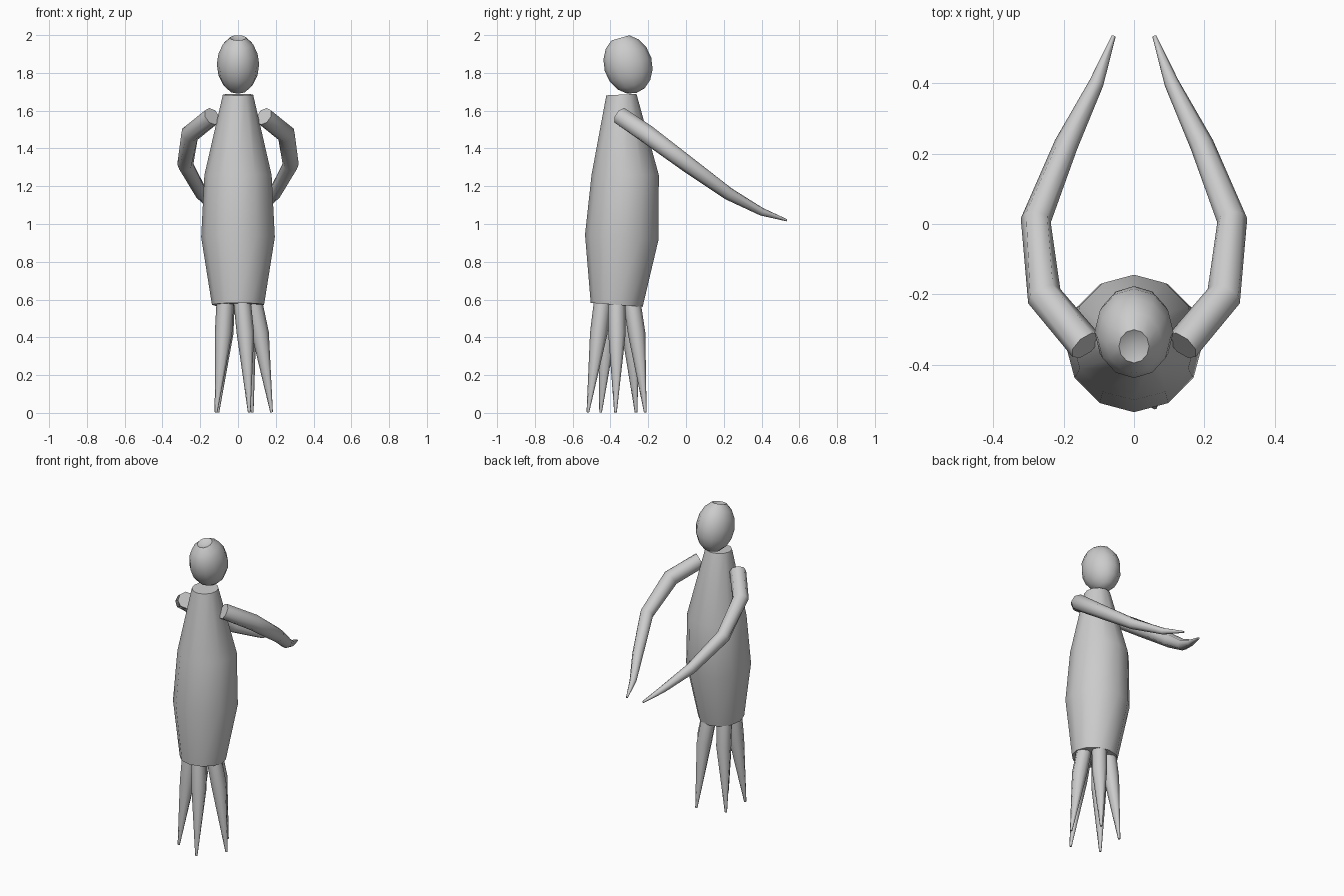
import bpy, bmesh, math
from mathutils import Vector

if "Cube" in bpy.data.objects:
    bpy.data.objects.remove(bpy.data.objects["Cube"])


def finish(obj, angle=50):
    bpy.ops.object.select_all(action='DESELECT')
    obj.select_set(True)
    bpy.context.view_layer.objects.active = obj
    bpy.ops.object.shade_smooth_by_angle(angle=math.radians(angle))


def tube(name, path, radii, sides, ref):
    """Capped tapering tube swept along a path."""
    pts = [Vector(p) for p in path]
    bm = bmesh.new()
    rings = []
    for i, (p, r) in enumerate(zip(pts, radii)):
        t = Vector()
        if i > 0:
            t += (p - pts[i - 1]).normalized()
        if i < len(pts) - 1:
            t += (pts[i + 1] - p).normalized()
        t.normalize()
        u = t.cross(Vector(ref)).normalized()
        v = t.cross(u)
        rings.append([bm.verts.new(p + r * (math.cos(a) * u + math.sin(a) * v))
                      for a in (2 * math.pi * k / sides for k in range(sides))])
    for a, b in zip(rings, rings[1:]):
        for k in range(sides):
            n = (k + 1) % sides
            bm.faces.new((a[k], a[n], b[n], b[k]))
    bm.faces.new(rings[0])
    bm.faces.new(rings[-1])
    bmesh.ops.recalc_face_normals(bm, faces=bm.faces)
    mesh = bpy.data.meshes.new(name)
    bm.to_mesh(mesh)
    bm.free()
    obj = bpy.data.objects.new(name, mesh)
    bpy.context.collection.objects.link(obj)
    finish(obj)
    return obj


# Barrel body
tube("body",
     [(0, -0.367, 0.572), (0, -0.34, 0.93), (0, -0.322, 1.26), (0, -0.342, 1.685)],
     [0.138, 0.195, 0.178, 0.08], 12, (0, 1, 0))

# Egg-shaped head, leaning forward, with a dented crown
bpy.ops.mesh.primitive_uv_sphere_add(segments=12, ring_count=8, radius=1)
head = bpy.context.object
head.name = "head"
max(head.data.vertices, key=lambda v: v.co.z).co.z = 0.8
head.scale = (0.112, 0.128, 0.158)
head.rotation_euler = (math.radians(16), 0, 0)
head.location = (0, -0.307, 1.845)
finish(head)

# Long reaching arms
arm = [(0.137, -0.345, 1.57), (0.255, -0.205, 1.475), (0.279, 0.01, 1.315),
       (0.193, 0.225, 1.16), (0.107, 0.40, 1.065), (0.058, 0.533, 1.02)]
for side, s in (("right", 1), ("left", -1)):
    tube(side + "_arm", [(s * x, y, z) for x, y, z in arm],
         [0.05, 0.05, 0.043, 0.034, 0.021, 0.006], 8, (0, 0, 1))

# Five splayed tentacle legs
for i in range(5):
    a = math.radians(-75 + 72 * i)
    path = [(cx + r * math.cos(a), cy + r * math.sin(a), z)
            for cx, cy, r, z in ((0, -0.363, 0.08, 0.60),
                                 (0.012, -0.36, 0.106, 0.42),
                                 (0.018, -0.365, 0.16, 0.003))]
    tube(f"leg_{i + 1}", path, [0.046, 0.046, 0.007], 8, (0, 1, 0))
